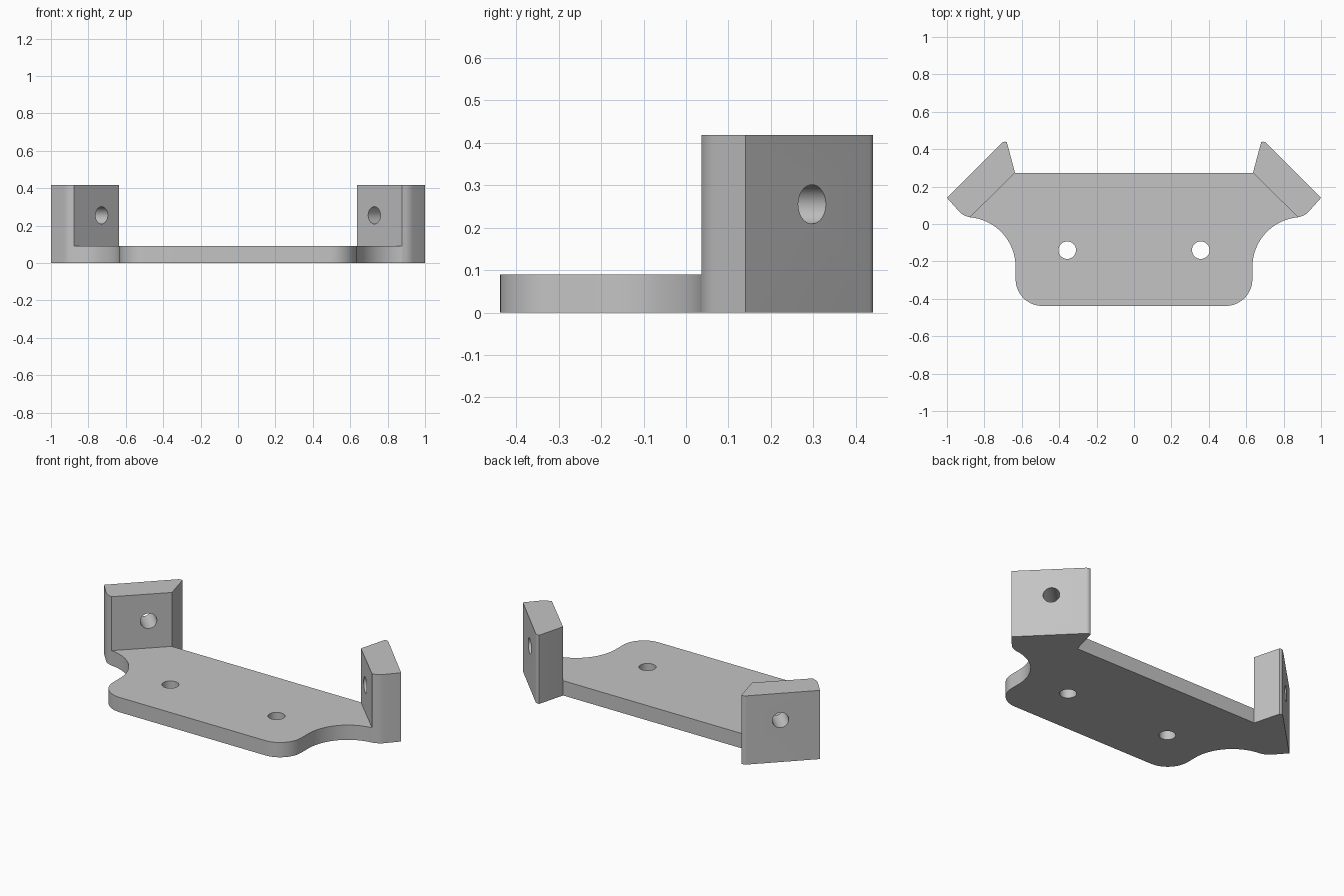
import bpy, bmesh, math
from mathutils import Vector, Matrix

cube = bpy.data.objects.get("Cube")
if cube:
    bpy.data.objects.remove(cube, do_unlink=True)

PLATE_H, WALL_H = 0.09, 0.418
grey = bpy.data.materials.new("satin grey")
grey.use_nodes = True
COLOR = (0.55, 0.55, 0.55, 1)
grey.diffuse_color = COLOR
grey.node_tree.nodes["Principled BSDF"].inputs["Base Color"].default_value = COLOR


def arc(cx, cy, r, a0, a1, n=14):
    angles = [math.radians(a0 + (a1 - a0) * i / n) for i in range(n + 1)]
    return [(cx + r * math.cos(a), cy + r * math.sin(a)) for a in angles]


def add_object(name, bm):
    bmesh.ops.recalc_face_normals(bm, faces=bm.faces)
    mesh = bpy.data.meshes.new(name)
    bm.to_mesh(mesh)
    bm.free()
    mesh.materials.append(grey)
    obj = bpy.data.objects.new(name, mesh)
    bpy.context.collection.objects.link(obj)
    return obj


def prism(name, outline, height):
    bm = bmesh.new()
    face = bm.faces.new([bm.verts.new((x, y, 0)) for x, y in outline])
    top = bmesh.ops.extrude_face_region(bm, geom=[face])["geom"]
    verts = [v for v in top if isinstance(v, bmesh.types.BMVert)]
    bmesh.ops.translate(bm, verts=verts, vec=(0, 0, height))
    return add_object(name, bm)


def drill(obj, center, axis, radius, name):
    bm = bmesh.new()
    turn = Vector(axis).to_track_quat("Z", "Y").to_matrix().to_4x4()
    bmesh.ops.create_cone(bm, cap_ends=True, segments=40, radius1=radius,
                          radius2=radius, depth=0.6,
                          matrix=Matrix.Translation(center) @ turn)
    cutter = add_object(name, bm)
    cutter.hide_render = True
    cutter.hide_set(True)
    mod = obj.modifiers.new(name, "BOOLEAN")
    mod.operation, mod.solver, mod.object = "DIFFERENCE", "EXACT", cutter


def finish(obj):
    # Bake the holes, drop the cutters and smooth the rounded corners
    bpy.ops.object.select_all(action="DESELECT")
    bpy.context.view_layer.objects.active = obj
    obj.select_set(True)
    for mod in list(obj.modifiers):
        cutter = mod.object
        bpy.ops.object.modifier_apply(modifier=mod.name)
        bpy.data.objects.remove(cutter, do_unlink=True)
    bpy.ops.object.shade_smooth_by_angle(angle=math.radians(30))


# Base plate: rounded front corners, concave flanks, mitred wall seats
inner_back, inner_front = (0.636, 0.273), (0.877, 0.036)
half = arc(0.49, -0.295, 0.143, -90, 0)
half += arc(0.9, -0.23, 0.267, 180, 95, 18)
half += [inner_front, inner_back]
mirrored = [(-x, y) for x, y in reversed(half)]
plate = prism("base_plate", half + mirrored, PLATE_H)
for side, s in (("left", 1), ("right", -1)):
    drill(plate, (0.357 * s, -0.14, 0), (0, 0, 1), 0.047, side + "_screw_hole")
finish(plate)

# Angled end walls with a cross hole
wall_outline = [inner_back, inner_front]
wall_outline += arc(0.863, 0.136, 0.1, -70, -45, 6)
wall_outline += [(1.0, 0.14)]
wall_outline += arc(0.69, 0.413, 0.027, 45, 110, 8)
wall_outline += [(0.679, 0.434)]
for side, s in (("left", 1), ("right", -1)):
    wall = prism(side + "_wall", [(x * s, y) for x, y in wall_outline], WALL_H)
    drill(wall, (0.785 * s, 0.238, 0.255), (s, 1, 0), 0.046, side + "_wall_hole")
    finish(wall)
